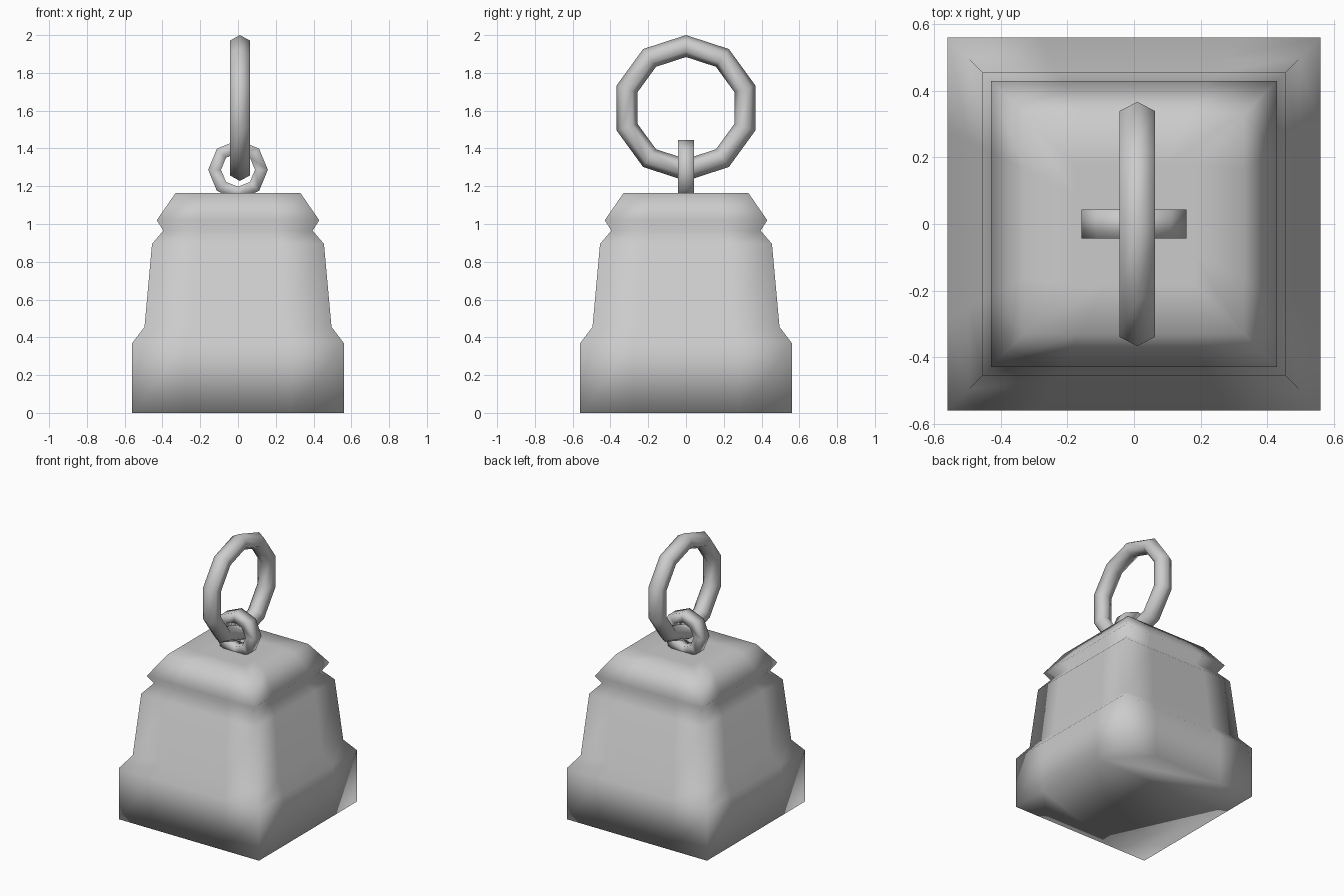
import bpy, bmesh, math

if "Cube" in bpy.data.objects:
    bpy.data.objects.remove(bpy.data.objects["Cube"])


def finish(name, bm):
    bmesh.ops.recalc_face_normals(bm, faces=bm.faces)
    mesh = bpy.data.meshes.new(name)
    bm.to_mesh(mesh)
    bm.free()
    for p in mesh.polygons:
        p.use_smooth = True
    obj = bpy.data.objects.new(name, mesh)
    bpy.context.collection.objects.link(obj)
    return obj


def bridge(bm, a, b):
    for i in range(len(a)):
        j = (i + 1) % len(a)
        bm.faces.new((a[i], a[j], b[j], b[i]))


def square_body(name, profile, inner=0.5):
    """Stack of square rings; each side has two extra points near the corners."""
    unit = []
    for k in range(4):
        c, s = round(math.cos(k * math.pi / 2)), round(math.sin(k * math.pi / 2))
        for t in (-1, -inner, inner):
            unit.append((c - s * t, s + c * t))
    bm = bmesh.new()
    rings = [[bm.verts.new((x * h, y * h, z)) for x, y in unit] for h, z in profile]
    for a, b in zip(rings, rings[1:]):
        bridge(bm, a, b)
    bm.faces.new(rings[0])
    bm.faces.new(rings[-1])
    return finish(name, bm)


def upright_ring(name, centre, sides, section, along_y):
    """Sweep a (radius, depth) section round an upright polygon, first corner on top."""
    bm = bmesh.new()
    loops = []
    for k in range(sides):
        a = math.tau * k / sides
        loop = []
        for r, d in section:
            u, v = r * math.sin(a), r * math.cos(a)
            x, y = (d, u) if along_y else (u, d)
            loop.append(bm.verts.new((centre[0] + x, centre[1] + y, centre[2] + v)))
        loops.append(loop)
    for k in range(sides):
        bridge(bm, loops[k], loops[(k + 1) % sides])
    return finish(name, bm)


# Square weight block: (half width, height), ending in an inset flat top
square_body("weight_body", [
    (0.56, 0), (0.56, 0.37), (0.495, 0.455), (0.455, 0.895),
    (0.395, 0.965), (0.43, 1.02), (0.33, 1.165), (0.18, 1.165)])

# Eight-sided loop with a square section, sunk into the top
upright_ring("fixed_loop", (0, 0, 1.287), 8,
             [(0.158, -0.043), (0.158, 0.043), (0.09, 0.043), (0.09, -0.043)], False)

# Ten-sided carrying ring with a six-sided section
hexagon = [(0.328 + 0.058 * math.cos(k * math.pi / 3), 0.061 * math.sin(k * math.pi / 3))
           for k in range(6)]
upright_ring("carry_ring", (0.01, 0, 1.614), 10, hexagon, True)
